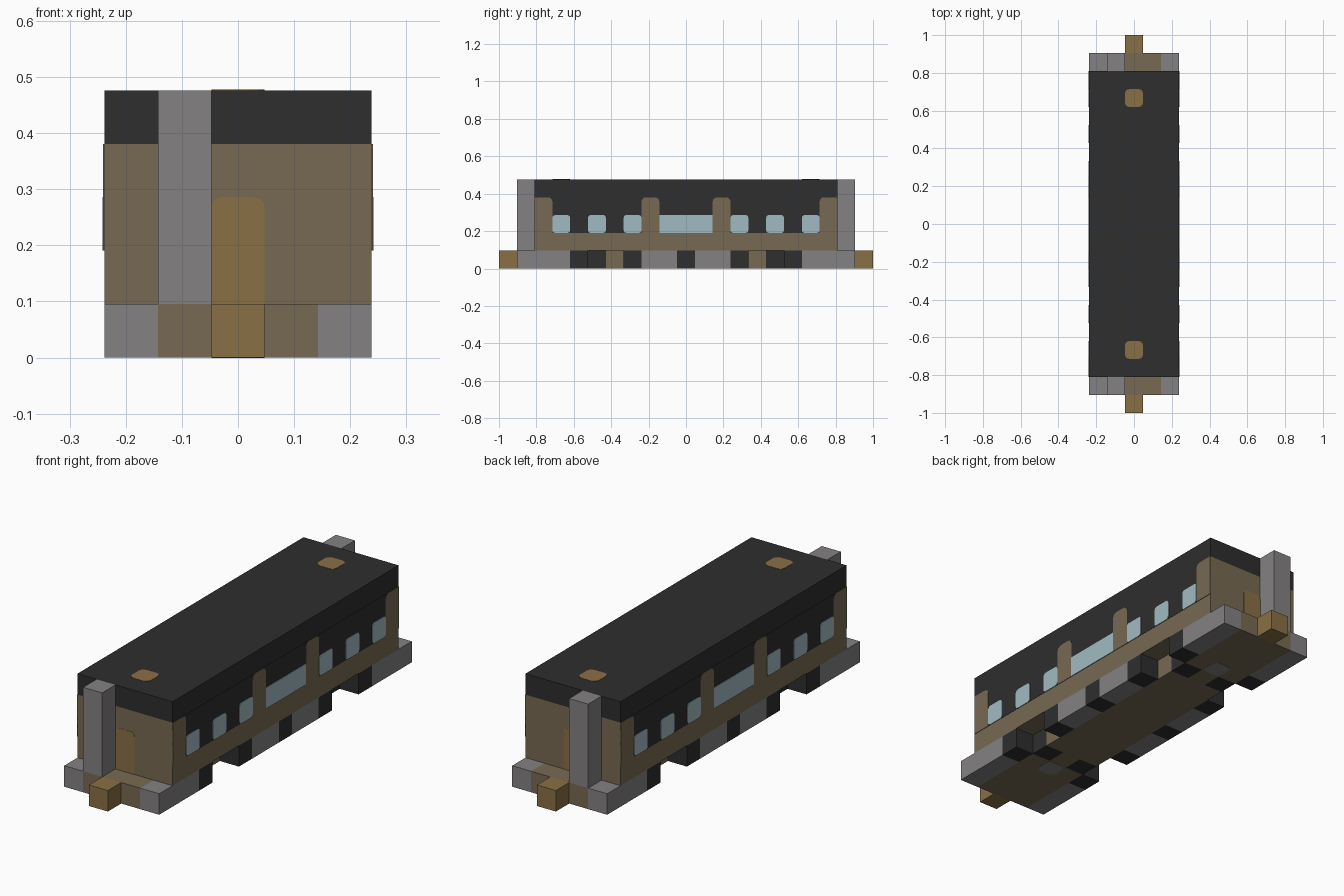
import bpy, bmesh, math
from mathutils import Vector

U = 2 / 21            # one block of the model, 21 blocks long
LAYER = 0.012         # thickness of a painted panel, in blocks

if "Cube" in bpy.data.objects:
    bpy.data.objects.remove(bpy.data.objects["Cube"])


def material(name, r, g, b):
    lin = [((c / 255 + 0.055) / 1.055) ** 2.4 for c in (r, g, b)] + [1]
    m = bpy.data.materials.new(name)
    m.use_nodes = True
    m.diffuse_color = lin
    m.node_tree.nodes["Principled BSDF"].inputs["Base Color"].default_value = lin
    return m


CHARCOAL = material("charcoal", 46, 46, 46)
GREY = material("warm grey", 132, 129, 130)
BROWN = material("dull brown", 119, 106, 82)
TAN = material("tan", 138, 112, 69)
GLASS = material("pale blue glass", 161, 187, 194)


def finish(bm, name, mat):
    bmesh.ops.recalc_face_normals(bm, faces=bm.faces)
    mesh = bpy.data.meshes.new(name)
    bm.to_mesh(mesh)
    bm.free()
    mesh.materials.append(mat)
    bpy.context.collection.objects.link(bpy.data.objects.new(name, mesh))


def box(name, mat, xs, ys, zs):
    """Block between limits given in block units."""
    bm = bmesh.new()
    bmesh.ops.create_cube(bm, size=1)
    for v in bm.verts:
        v.co = Vector([U * (lim[0] if c < 0 else lim[1])
                       for c, lim in zip(v.co, (xs, ys, zs))])
    finish(bm, name, mat)


def panel(name, mat, place, a, b, rounded="", radius=0.2, layer=1):
    """Thin plate over a x b; rounded lists corners 0-3 from low-low, turning left."""
    corners = [(a[0], b[0]), (a[1], b[0]), (a[1], b[1]), (a[0], b[1])]
    inward = [(1, 1), (-1, 1), (-1, -1), (1, -1)]
    outline = []
    for i, ((p, q), (dp, dq)) in enumerate(zip(corners, inward)):
        if str(i) not in rounded:
            outline.append((p, q))
            continue
        for k in range(4):
            t = math.pi * (1 + i / 2 + k / 6)
            outline.append((p + radius * (dp + math.cos(t)),
                            q + radius * (dq + math.sin(t))))
    bm = bmesh.new()
    rings = [[bm.verts.new(Vector(place(p, q, d)) * U) for p, q in outline]
             for d in (-LAYER, layer * LAYER)]
    bm.faces.new(rings[0])
    bm.faces.new(rings[1])
    n = len(outline)
    for i in range(n):
        j = (i + 1) % n
        bm.faces.new((rings[0][i], rings[0][j], rings[1][j], rings[1][i]))
    finish(bm, name, mat)


def cell(c):
    return (c - 0.5, c + 0.5)


def span(s, lo, hi):
    return tuple(sorted((s * lo, s * hi)))


# Body and roof
box("body", BROWN, (-2.5, 2.5), (-8.5, 8.5), (1, 4))
box("roof", CHARCOAL, (-2.5, 2.5), (-8.5, 8.5), (4, 5))

# Central chassis and the mirrored running gear
box("chassis_core", BROWN, (-0.5, 0.5), (-9.5, 9.5), (0, 1))
for sx, side in ((1, "left"), (-1, "right")):
    inner, outer = span(sx, 0.5, 1.5), span(sx, 1.5, 2.5)
    box(f"{side}_chassis_rail", BROWN, inner, (-4.5, 4.5), (0, 1))
    box(f"{side}_middle_wheel", CHARCOAL, outer, cell(0), (0, 1))
    for sy, end in ((1, "back"), (-1, "front")):
        tag = f"{side}_{end}"
        box(f"{tag}_rail_end", BROWN, inner, span(sy, 5.5, 9.5), (0, 1))
        box(f"{tag}_recessed_wheel", CHARCOAL, inner, span(sy, 4.5, 5.5), (0, 1))
        box(f"{tag}_sill", GREY, outer, span(sy, 6.5, 9.5), (0, 1))
        box(f"{tag}_outer_wheel", CHARCOAL, outer, span(sy, 5.5, 6.5), (0, 1))
        box(f"{tag}_inner_wheel", CHARCOAL, outer, span(sy, 2.5, 3.5), (0, 1))
        box(f"{tag}_skirt", GREY, outer, span(sy, 0.5, 2.5), (0, 1))

# Painted sides: dark band, brown pillars and windows
for sx, side in ((1, "left"), (-1, "right")):
    def on_side(p, q, d):
        return (sx * (2.5 + d), p, q)

    panel(f"{side}_dark_band", CHARCOAL, on_side, (-8.5, 8.5), (2, 4))
    for sy, end in ((1, "back"), (-1, "front")):
        panel(f"{side}_{end}_pillar", BROWN, on_side, cell(sy * 2), (2, 4),
              "23", 0.25, 2)
        panel(f"{side}_{end}_corner_pillar", BROWN, on_side, cell(sy * 8), (2, 4),
              "3" if sy > 0 else "2", 0.25, 2)
        for c in (3, 5, 7):
            panel(f"{side}_{end}_window", GLASS, on_side, cell(sy * c), (2, 3),
                  "0123", 0.15, 3)
    panel(f"{side}_wide_window", GLASS, on_side, (-1.5, 1.5), (2, 3), layer=3)

# Ends: coupler, post, door, roof vent and underside pad
for sy, end in ((1, "back"), (-1, "front")):
    def on_end(p, q, d):
        return (p, sy * (8.5 + d), q)

    box(f"{end}_coupler", TAN, cell(0), span(sy, 9.5, 10.5), (0, 1))
    box(f"{end}_post", GREY, cell(-1), span(sy, 8.5, 9.5), (1, 5))
    panel(f"{end}_door", TAN, on_end, cell(0), (1, 3), "23", 0.2)
    panel(f"{end}_roof_vent", TAN, lambda p, q, d: (p, q, 5 + d),
          cell(0), cell(sy * 7), "0123", 0.25)
    panel(f"{end}_underside_pad", GREY, lambda p, q, d: (p, q, -d),
          cell(0), cell(sy * 6), "0123", 0.3)
